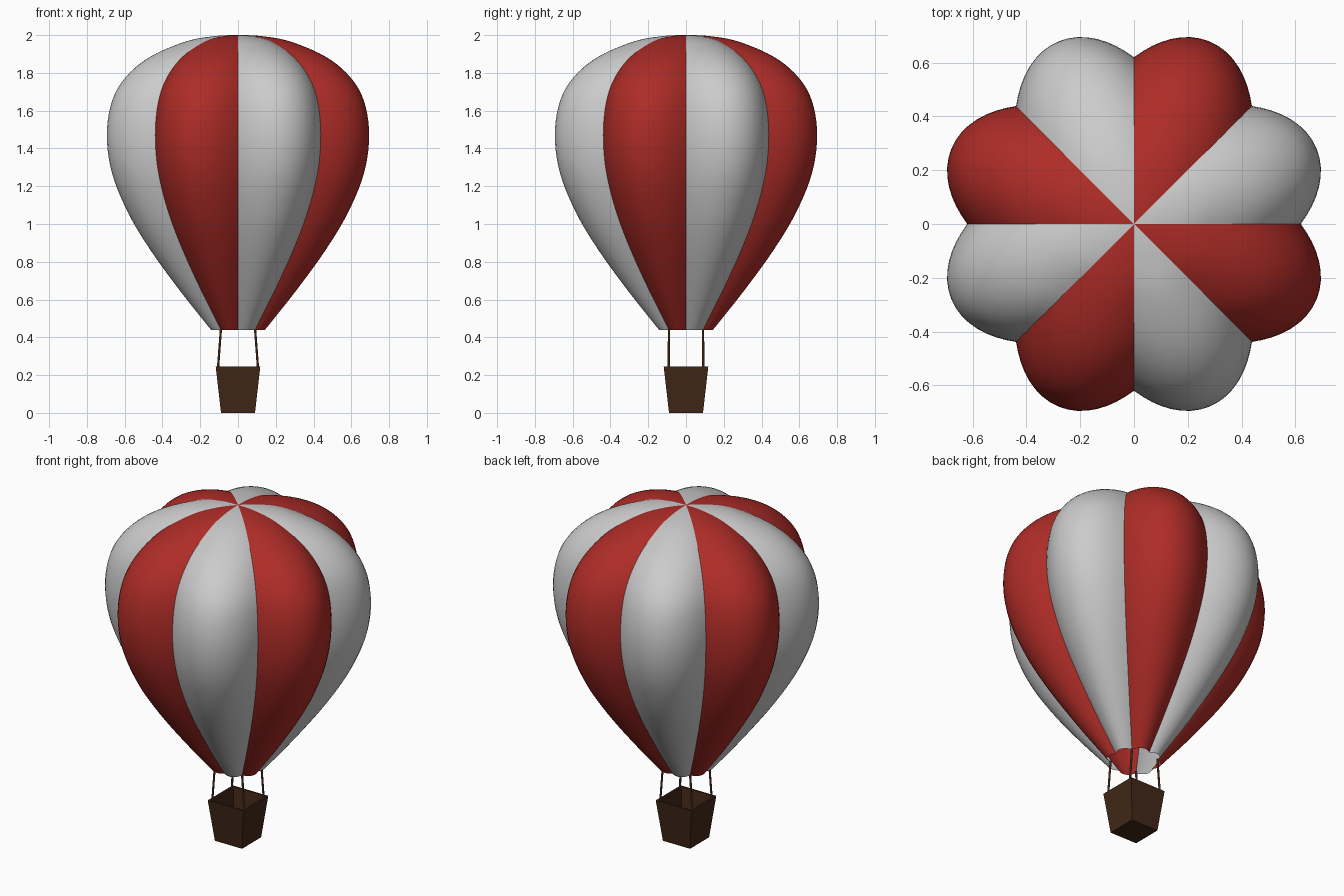
import bpy, bmesh
from math import sin, pi, cos, radians
from mathutils import Vector

if "Cube" in bpy.data.objects:
    bpy.data.objects.remove(bpy.data.objects["Cube"])


def material(name, color):
    m = bpy.data.materials.new(name)
    m.diffuse_color = color
    m.use_nodes = True
    m.node_tree.nodes["Principled BSDF"].inputs["Base Color"].default_value = m.diffuse_color
    return m


RED = material("red", (0.42, 0.025, 0.02, 1))
BROWN = material("brown", (0.055, 0.02, 0.009, 1))


def add_object(name, bm, mat=None, smooth=False):
    mesh = bpy.data.meshes.new(name)
    bmesh.ops.recalc_face_normals(bm, faces=bm.faces)
    for f in bm.faces:
        f.smooth = smooth
    bm.to_mesh(mesh)
    bm.free()
    obj = bpy.data.objects.new(name, mesh)
    bpy.context.collection.objects.link(obj)
    if mat:
        mesh.materials.append(mat)
    return obj


# Envelope silhouette (radius, height), smoothed with a Catmull-Rom spline
OUTLINE = [(0.143, 0.44), (0.302, 0.64), (0.462, 0.86), (0.582, 1.06),
           (0.667, 1.27), (0.694, 1.47), (0.667, 1.65), (0.592, 1.78),
           (0.465, 1.885), (0.28, 1.965), (0.13, 1.994), (0.0, 2.0)]
GORES, ACROSS, STEPS = 8, 16, 5
PUFF = 0.185


def spline(points):
    p = [Vector(q) for q in points]
    p = [2 * p[0] - p[1]] + p + [Vector((-p[-2].x, p[-2].y))]
    out = []
    for a, b, c, d in zip(p, p[1:], p[2:], p[3:]):
        for i in range(STEPS):
            t = i / STEPS
            out.append(0.5 * (2 * b + (c - a) * t + (2 * a - 5 * b + 4 * c - d) * t * t
                              + (3 * b - a - 3 * c + d) * t ** 3))
    return out


PROFILE = spline(OUTLINE)


# One puffed fabric panel between two seams
def gore(index):
    bm = bmesh.new()
    rows = []
    for p in PROFILE:
        row = []
        for j in range(ACROSS + 1):
            u = j / ACROSS
            ang = (index + u) * 2 * pi / GORES
            r = p.x / 1.12 * (1 + PUFF * sin(pi * u))
            row.append(bm.verts.new((r * cos(ang), r * sin(ang), p.y)))
        rows.append(row)
    for lo, hi in zip(rows, rows[1:]):
        for j in range(ACROSS):
            bm.faces.new((lo[j], lo[j + 1], hi[j + 1], hi[j]))
    tip = bm.verts.new((0, 0, 2))
    for j in range(ACROSS):
        bm.faces.new((rows[-1][j], rows[-1][j + 1], tip))
    obj = add_object(f"envelope_panel_{index + 1}", bm, RED if index % 2 else None, True)
    # panels face outward
    mid = obj.data.polygons[len(obj.data.polygons) // 2]
    if mid.normal.dot(Vector((mid.center.x, mid.center.y, 0))) < 0:
        obj.data.flip_normals()


for k in range(GORES):
    gore(k)

# Open tapered basket
bm = bmesh.new()
LEVELS = [(0.09, 0.0), (0.118, 0.245), (0.107, 0.245), (0.082, 0.012)]
rings = [[bm.verts.new((sx * h, sy * h, z)) for sx, sy in ((-1, -1), (1, -1), (1, 1), (-1, 1))]
         for h, z in LEVELS]
for lo, hi in zip(rings, rings[1:]):
    for j in range(4):
        n = (j + 1) % 4
        bm.faces.new((lo[j], lo[n], hi[n], hi[j]))
bm.faces.new(rings[0][::-1])
bm.faces.new(rings[-1])
add_object("basket", bm, BROWN)


# Ropes from the basket corners to the envelope mouth
def rope(sx, sy):
    a, b = Vector((sx * 0.106, sy * 0.092, 0.235)), Vector((sx * 0.09, sy * 0.09, 0.45))
    bm = bmesh.new()
    bmesh.ops.create_cone(bm, cap_ends=True, segments=8, radius1=0.006, radius2=0.006,
                          depth=(b - a).length)
    obj = add_object(f"rope_{'right' if sx > 0 else 'left'}_{'back' if sy > 0 else 'front'}",
                     bm, ROPE)
    obj.location = (a + b) / 2
    obj.rotation_mode = 'QUATERNION'
    obj.rotation_quaternion = (b - a).to_track_quat('Z', 'Y')


ROPE = material("rope_brown", (0.13, 0.055, 0.025, 1))
for sx in (-1, 1):
    for sy in (-1, 1):
        rope(sx, sy)
